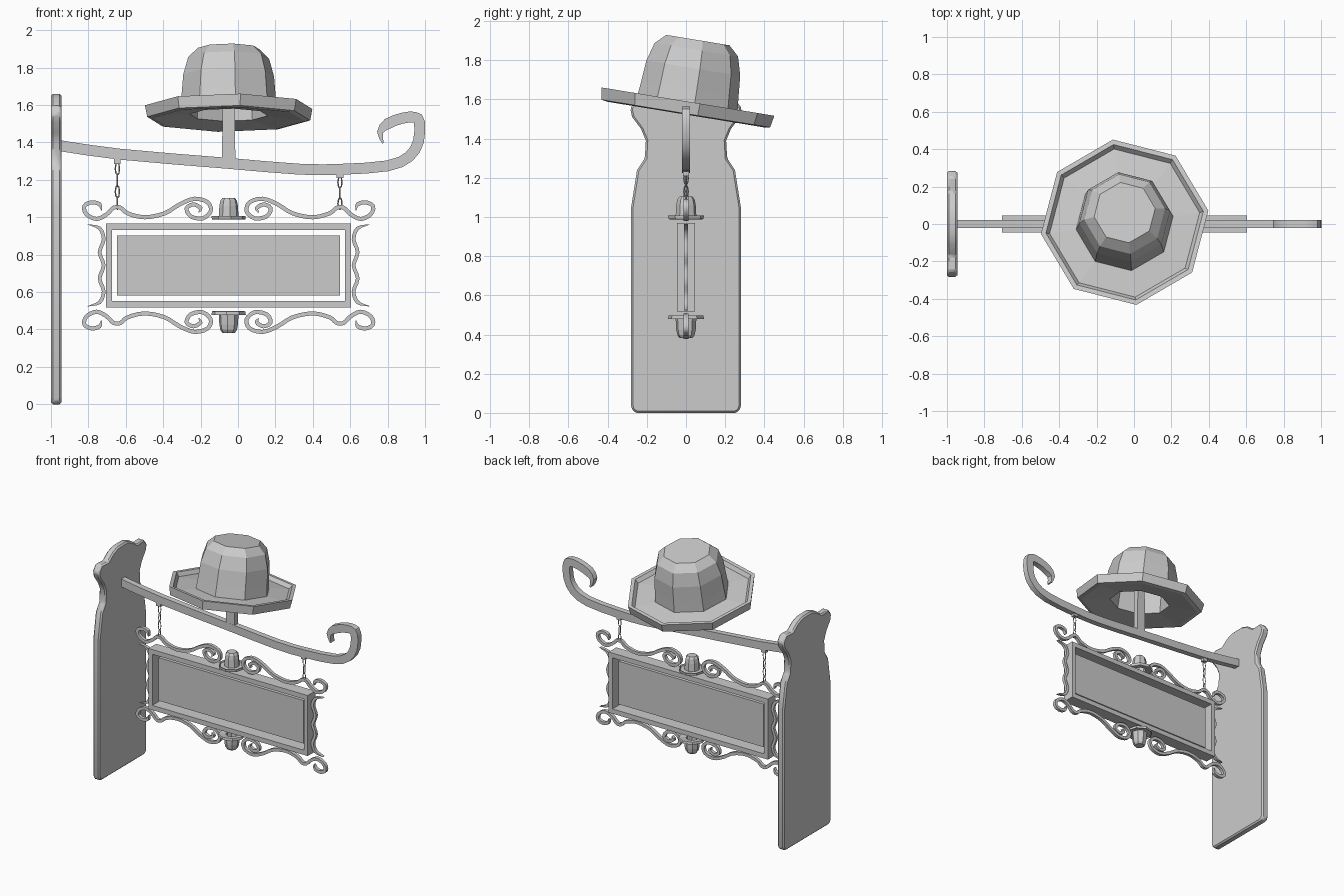
import bpy, bmesh, math
from mathutils import Vector, Matrix

if "Cube" in bpy.data.objects:
    bpy.data.objects.remove(bpy.data.objects["Cube"])

iron = bpy.data.materials.new("grey_iron")
iron.diffuse_color = (0.6, 0.6, 0.6, 1)
iron.use_nodes = True
iron.node_tree.nodes["Principled BSDF"].inputs["Base Color"].default_value = iron.diffuse_color
CX, CZ = -0.05, 0.743          # centre of the hanging sign


def finish(bm, name, smooth=None):
    bmesh.ops.recalc_face_normals(bm, faces=bm.faces)
    mesh = bpy.data.meshes.new(name)
    bm.to_mesh(mesh)
    bm.free()
    mesh.materials.append(iron)
    ob = bpy.data.objects.new(name, mesh)
    bpy.context.collection.objects.link(ob)
    if smooth:
        bpy.ops.object.select_all(action='DESELECT')
        ob.select_set(True)
        bpy.context.view_layer.objects.active = ob
        bpy.ops.object.shade_smooth_by_angle(angle=math.radians(smooth))
    return ob


def box(name, x0, x1, y0, y1, z0, z1):
    bm = bmesh.new()
    bmesh.ops.create_cube(bm, size=1)
    for v in bm.verts:
        v.co = Vector(((x0 + x1) / 2 + v.co.x * (x1 - x0),
                       (y0 + y1) / 2 + v.co.y * (y1 - y0),
                       (z0 + z1) / 2 + v.co.z * (z1 - z0)))
    return finish(bm, name)


def spline(pts, steps):
    """Catmull-Rom curve through the points."""
    p = [Vector(q) for q in pts]
    p = [2 * p[0] - p[1]] + p + [2 * p[-1] - p[-2]]
    out = []
    for i in range(1, len(p) - 2):
        a, b, c, d = p[i - 1:i + 3]
        for s in range(steps):
            t = s / steps
            out.append(0.5 * (2 * b + (c - a) * t + (2 * a - 5 * b + 4 * c - d) * t * t
                              + (3 * b - a - 3 * c + d) * t ** 3))
    return out + [p[-2]]


def ribbon(name, pts, width, depth, steps=3, tips=(1, 1), taper=3):
    """Flat bar swept along a path in the XZ plane, narrowing at its tips."""
    path = spline(pts, steps)
    n = len(path)
    bm = bmesh.new()
    rings = []
    for i, p in enumerate(path):
        t = (path[min(i + 1, n - 1)] - path[max(i - 1, 0)]).normalized()
        k = 1
        if i < taper:
            k = min(k, tips[0] + (1 - tips[0]) * i / taper)
        if n - 1 - i < taper:
            k = min(k, tips[1] + (1 - tips[1]) * (n - 1 - i) / taper)
        o = Vector((-t.y, t.x)) * width * k / 2
        rings.append([bm.verts.new((p.x + s * o.x, y * depth / 2, p.y + s * o.y))
                      for s, y in ((1, -1), (1, 1), (-1, 1), (-1, -1))])
    for a, b in zip(rings, rings[1:]):
        for j in range(4):
            bm.faces.new((a[j], a[(j + 1) % 4], b[(j + 1) % 4], b[j]))
    bm.faces.new(rings[0])
    bm.faces.new(rings[-1])
    return finish(bm, name, 35)


# Hat outline from the inside of the crown, round the brim, to the crown top
HAT = [(0.15, 0.30), (0.20, 0.22), (0.21, -0.015), (0.41, -0.04), (0.44, -0.035),
       (0.452, 0.027), (0.425, 0.027), (0.405, 0.0), (0.262, 0.01), (0.254, 0.09),
       (0.245, 0.20), (0.218, 0.295), (0.165, 0.345)]


def hat(name, loc, scale, tilt):
    bm = bmesh.new()
    rings = []
    for r, z in HAT:
        rings.append([bm.verts.new((r * math.cos(a), r * math.sin(a), z))
                      for a in (math.radians(8 + 45 * k) for k in range(8))])
    for a, b in zip(rings, rings[1:]):
        for j in range(8):
            bm.faces.new((a[j], a[(j + 1) % 8], b[(j + 1) % 8], b[j]))
    bm.faces.new(rings[0])
    bm.faces.new(rings[-1])
    m = (Matrix.Translation(loc) @ Matrix.Rotation(math.radians(tilt), 4, 'X')
         @ Matrix.Diagonal((*scale, 1)))
    bmesh.ops.transform(bm, matrix=m, verts=bm.verts)
    return finish(bm, name)


# Wall plate: half outline in YZ, mirrored and extruded
half = [(0.25, 0), (0.272, 0.01), (0.28, 0.035), (0.28, 1.05), (0.25, 1.24), (0.21, 1.30),
        (0.205, 1.39), (0.23, 1.45), (0.275, 1.51), (0.285, 1.555), (0.25, 1.60),
        (0.17, 1.595), (0.11, 1.64), (0.05, 1.66)]
outline = half + [(-y, z) for y, z in reversed(half)]
bm = bmesh.new()
face = bm.faces.new([bm.verts.new((-1.0, y, z)) for y, z in outline])
ext = bmesh.ops.extrude_face_region(bm, geom=[face])
bmesh.ops.translate(bm, vec=(0.055, 0, 0),
                    verts=[v for v in ext["geom"] if isinstance(v, bmesh.types.BMVert)])
plate = finish(bm, "wall_plate", 40)
bev = plate.modifiers.new("bevel", 'BEVEL')
bev.width, bev.segments = 0.01, 1

# Bracket arm with curled end, and the hat post
ribbon("bracket_arm", [(-0.955, 1.383), (-0.63, 1.337), (-0.06, 1.289), (0.33, 1.257),
                       (0.56, 1.257), (0.80, 1.275), (0.915, 1.324), (0.965, 1.406),
                       (0.97, 1.51), (0.945, 1.535), (0.88, 1.53), (0.80, 1.50),
                       (0.76, 1.455), (0.775, 1.396)],
       0.058, 0.042, steps=2, tips=(1, 0.15), taper=4)
post = box("hat_post", CX - 0.028, CX + 0.028, -0.02, 0.02, 1.29, 1.84)
for v in post.data.vertices:      # slightly flared foot
    if v.co.z < 1.4:
        v.co.x = CX + (v.co.x - CX) * 1.3

# Large hat and the two small hats on the sign
hat("large_hat", (CX, 0.005, 1.562), (1, 1, 1), -9.3)
hat("small_hat_top", (CX, 0, 1.0), (0.205, 0.205, 0.3), 0)
hat("small_hat_bottom", (CX, 0, 2 * CZ - 1.0), (0.205, 0.205, 0.3), 180)

# Sign frame: rectangular ring around a floating panel
bm = bmesh.new()
corners = [(1, 1), (-1, 1), (-1, -1), (1, -1)]
loops = [[bm.verts.new((CX + sx * w, y, CZ + sz * h)) for sx, sz in corners]
         for w, h, y in ((0.655, 0.225, -0.045), (0.655, 0.225, 0.045),
                         (0.623, 0.19, 0.045), (0.623, 0.19, -0.045))]
for i in range(4):
    a, b = loops[i], loops[(i + 1) % 4]
    for j in range(4):
        bm.faces.new((a[j], a[(j + 1) % 4], b[(j + 1) % 4], b[j]))
finish(bm, "sign_frame")
box("sign_panel", CX - 0.596, CX + 0.596, -0.012, 0.012, CZ - 0.16, CZ + 0.16)

# Scrollwork: one scroll and one half wave, mirrored around the sign centre
scroll = [(.68, .294), (.69, .326), (.733, .337), (.772, .316), (.76, .273), (.706, .248),
          (.652, .273), (.615, .308), (.578, .308), (.54, .278), (.449, .257), (.342, .278),
          (.262, .326), (.182, .356), (.112, .337), (.096, .289), (.139, .251), (.203, .262),
          (.225, .305), (.187, .326), (.15, .305), (.16, .283)]
wave = [(.754, .219), (.69, .198), (.668, .139), (.69, .07), (.668, 0)]
wave += [(x, -z) for x, z in reversed(wave[:-1])]
for sx, side in ((-1, "left"), (1, "right")):
    for sz, end in ((1, "top"), (-1, "bottom")):
        ribbon(f"scroll_{end}_{side}", [(CX + sx * x, CZ + sz * z) for x, z in scroll],
               0.022, 0.024, tips=(0.2, 0.2))
    ribbon(f"side_wave_{side}", [(CX + sx * x, CZ + z) for x, z in wave],
           0.02, 0.022, tips=(0.1, 0.1))


# Chains of alternating oval links hanging from lugs
def chain(side, x, z_top, links):
    box(f"chain_lug_{side}", x - 0.018, x + 0.018, -0.015, 0.015, z_top - 0.005, z_top + 0.04)
    z_end = 1.045
    pitch = (z_top - z_end) / links
    bm = bmesh.new()
    for i in range(links):
        zc = z_top - pitch * (i + 0.5)
        rings = []
        for k in range(8):
            a = math.tau * k / 8
            ring = []
            for m in range(4):
                b = math.tau * m / 4
                u = (0.011 + 0.004 * math.cos(b)) * math.cos(a)
                w = (pitch * 0.56 + 0.004 * math.cos(b)) * math.sin(a)
                s = 0.004 * math.sin(b)
                ring.append(bm.verts.new((x + (s if i % 2 else u),
                                          u if i % 2 else s, zc + w)))
            rings.append(ring)
        for k in range(8):
            p, q = rings[k], rings[(k + 1) % 8]
            for m in range(4):
                bm.faces.new((p[m], p[(m + 1) % 4], q[(m + 1) % 4], q[m]))
    finish(bm, f"chain_{side}")


chain("left", CX - 0.595, 1.29, 4)
chain("right", CX + 0.595, 1.215, 3)
